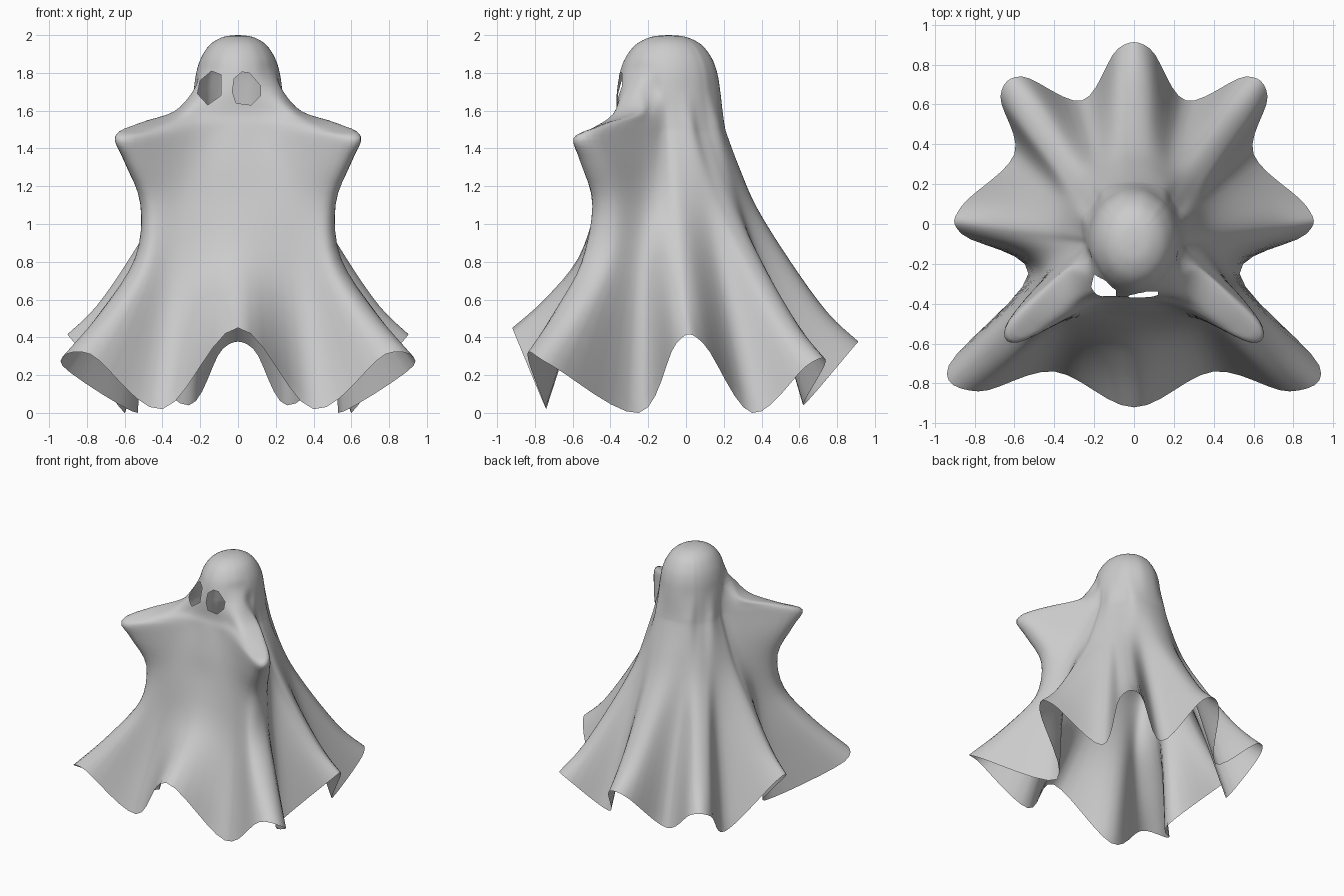
import bpy, bmesh, math
from mathutils import Vector

cube = bpy.data.objects.get("Cube")
if cube:
    bpy.data.objects.remove(cube)

HEAD_CENTRE_Y, HEAD_RX, HEAD_RY, HEAD_Z = -0.092, 0.235, 0.275, 1.7


def make_material(name, colour):
    mat = bpy.data.materials.new(name)
    mat.use_nodes = True
    mat.diffuse_color = colour
    mat.node_tree.nodes["Principled BSDF"].inputs["Base Color"].default_value = colour
    return mat


def head_point(angle, scale=1.0, z=HEAD_Z):
    a = math.radians(angle)
    return Vector((HEAD_RX * scale * math.cos(a),
                   HEAD_CENTRE_Y + HEAD_RY * scale * math.sin(a), z))


def catmull(p0, p1, p2, p3, t):
    return 0.5 * (2 * p1 + (p2 - p0) * t + (2 * p0 - 5 * p1 + 4 * p2 - p3) * t ** 2
                  + (3 * p1 - p0 - 3 * p2 + p3) * t ** 3)


def smooth_path(points, steps, closed):
    """Resample a row or column of points with a curve through every point."""
    count = len(points)
    pick = (lambda i: points[i % count]) if closed else \
           (lambda i: points[max(0, min(count - 1, i))])
    result = []
    for i in range(count if closed else count - 1):
        neighbours = [pick(i + k) for k in (-1, 0, 1, 2)]
        result += [catmull(*neighbours, s / steps) for s in range(steps)]
    return result if closed else result + [points[-1].copy()]


# Head dome: (scale, height) from crown to just above the brow
DOME = [(0.03, 2.0), (0.34, 1.99), (0.63, 1.95), (0.83, 1.88), (0.94, 1.8)]

# Fold profiles: (outward fraction, downward fraction) from brow to hem
RIDGE = [(0.02, 0.08), (0.035, 0.13), (0.055, 0.17), (0.14, 0.29),
         (0.27, 0.45), (0.51, 0.66), (0.77, 0.86), (1, 1)]
VALLEY = [(0.05, 0.065), (0.08, 0.1), (0.11, 0.14), (0.2, 0.23),
          (0.33, 0.36), (0.5, 0.52), (0.72, 0.72), (1, 1)]
# The valley behind each arm hangs almost straight down
ARM_VALLEY = [(0.22, 0.065), (0.31, 0.1), (0.38, 0.14), (0.54, 0.24),
              (0.67, 0.37), (0.8, 0.53), (0.92, 0.73), (1, 1)]


def column(angle, body, brow=1.0):
    """Head outline at this angle, then the body; brow widens its lower end."""
    return ([head_point(angle, s, z) for s, z in DOME]
            + [head_point(angle, brow)] + [Vector(p) for p in body])


def fold(angle, hem, profile):
    start, hem = head_point(angle), Vector(hem)
    body = []
    for out, down in profile:
        p = start.lerp(hem, out)
        p.z = start.z + (hem.z - start.z) * down
        body.append(p)
    return column(angle, body)


# Front of the sheet, front valley and the two sides of the raised arm
front = column(-90, [(0, y, z) for y, z in (
    (-.37, 1.59), (-.385, 1.53), (-.4, 1.47), (-.435, 1.31),
    (-.475, 1.1), (-.57, .82), (-.75, .6), (-.92, .45))])
front_valley = column(-65, [
    (.17, -.37, 1.59), (.2, -.4, 1.53), (.22, -.42, 1.46), (.25, -.45, 1.3),
    (.28, -.48, 1.08), (.32, -.53, .75), (.36, -.62, .4), (.4, -.74, .02)], 1.05)
arm_front = column(-45, [
    (.31, -.38, 1.58), (.47, -.51, 1.5), (.585, -.595, 1.45), (.55, -.56, 1.33),
    (.47, -.49, 1.1), (.49, -.55, .8), (.63, -.7, .53), (.78, -.84, .31)], 1.18)
arm_back = column(-30, [
    (.34, -.25, 1.595), (.52, -.4, 1.535), (.63, -.49, 1.47), (.585, -.43, 1.32),
    (.515, -.38, 1.1), (.545, -.41, .82), (.73, -.55, .52), (.93, -.71, .25)], 1.18)

# Side and back folds
half = [
    front_valley, arm_front, arm_back,
    fold(-16, (.53, -.25, 0), ARM_VALLEY),
    fold(-5, (.865, -.05, .37), RIDGE),
    fold(6, (.865, .09, .37), RIDGE),
    fold(18, (.6, .35, 0), VALLEY),
    fold(31, (.67, .64, .25), RIDGE),
    fold(42, (.56, .74, .27), RIDGE),
    fold(54, (.26, .62, .04), VALLEY),
    fold(77, (.08, .88, .34), RIDGE),
]
mirrored = [[Vector((-p.x, p.y, p.z)) for p in col] for col in reversed(half)]
columns = [smooth_path(c, 4, False) for c in [front] + half + mirrored]
rows = [smooth_path(list(r), 6, True) for r in zip(*columns)]

# Sheet surface with a cap on the crown
bm = bmesh.new()
grid = [[bm.verts.new(p) for p in row] for row in rows]
around = len(grid[0])
bm.faces.new(grid[0])
for upper, lower in zip(grid, grid[1:]):
    for i in range(around):
        j = (i + 1) % around
        bm.faces.new((upper[i], lower[i], lower[j], upper[j]))


def cut_eye(outline):
    """Slice the face along each side of the outline, then remove the inside."""
    centre = sum((Vector((x, 0, z)) for x, z in outline), Vector()) / len(outline)

    def near():
        found = []
        for f in bm.faces:
            offset = f.calc_center_median() - centre
            if offset.y < -0.1 and abs(offset.x) < 0.13 and abs(offset.z) < 0.14:
                found.append(f)
        return found

    sides = []
    for (x0, z0), (x1, z1) in zip(outline, outline[1:] + outline[:1]):
        origin = Vector((x0, 0, z0))
        normal = Vector((z1 - z0, 0, x0 - x1)).normalized()
        if (centre - origin).dot(normal) > 0:
            normal.negate()
        sides.append((origin, normal))
        faces = near()
        parts = set(faces)
        for f in faces:
            parts.update(f.edges, f.verts)
        bmesh.ops.bisect_plane(bm, geom=list(parts), plane_co=origin, plane_no=normal, dist=1e-5)
    inside = [f for f in near() if all(
        (f.calc_center_median() - o).dot(n) < 0 for o, n in sides)]
    bmesh.ops.delete(bm, geom=inside, context='FACES')


# Eye holes
cut_eye([(-.215, 1.69), (-.2, 1.76), (-.14, 1.81), (-.09, 1.79), (-.09, 1.68), (-.16, 1.63)])
cut_eye([(-.03, 1.7), (-.02, 1.77), (.02, 1.805), (.06, 1.8), (.12, 1.73),
         (.12, 1.68), (.07, 1.63), (-.01, 1.64)])

bmesh.ops.recalc_face_normals(bm, faces=bm.faces[:])
mesh = bpy.data.meshes.new("ghost_sheet")
bm.to_mesh(mesh)
bm.free()
sheet = bpy.data.objects.new("ghost_sheet", mesh)
bpy.context.collection.objects.link(sheet)
mesh.materials.append(make_material("sheet_grey", (0.6, 0.6, 0.6, 1)))
mesh.shade_smooth()
